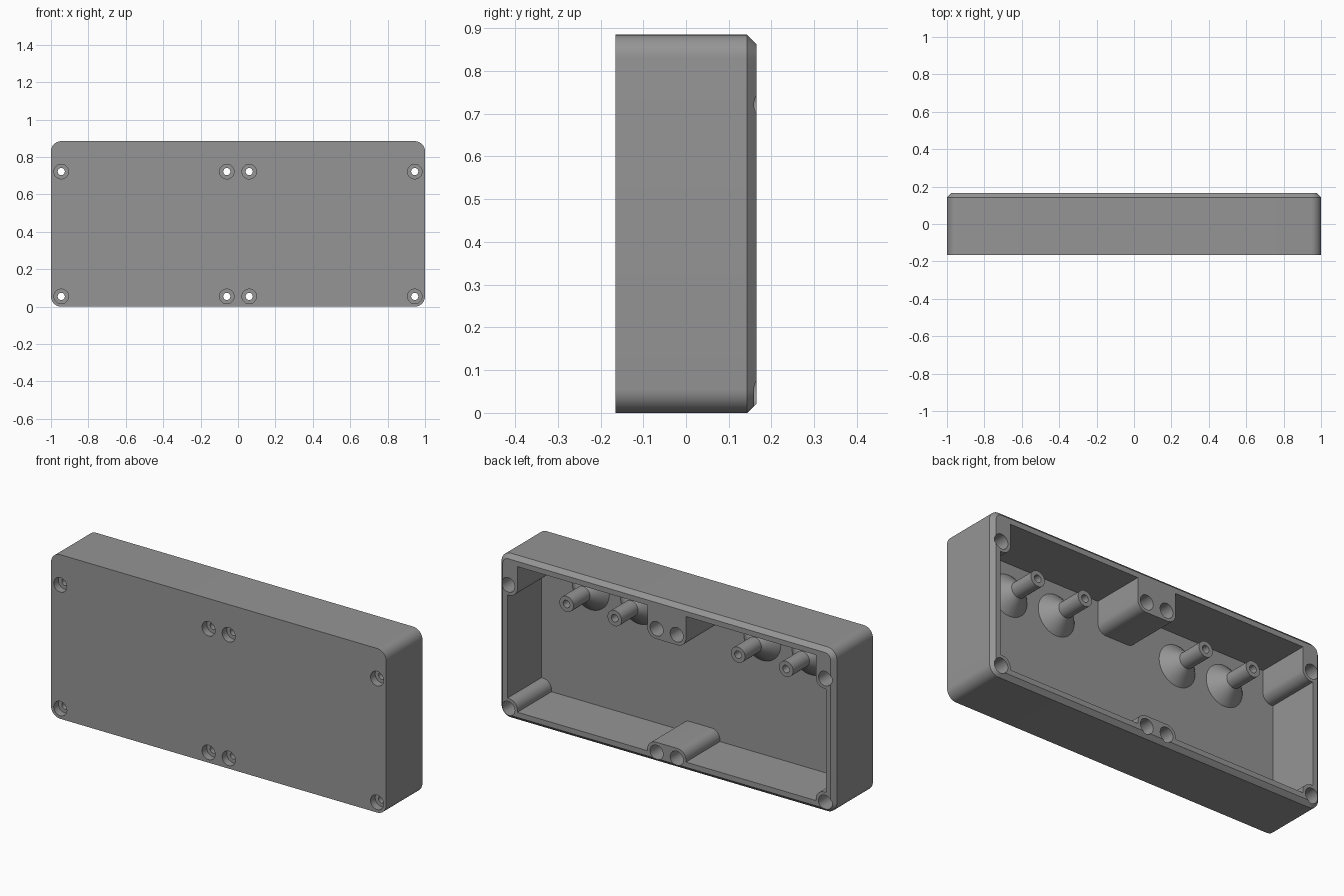
import bpy, bmesh, math

if "Cube" in bpy.data.objects:
    bpy.data.objects.remove(bpy.data.objects["Cube"])

# Main dimensions: the box lies along x, its closed face looks toward -y
HALF_W, HEIGHT = 1.0, 0.885
FRONT, BACK, FLOOR = -0.165, 0.165, -0.125
CHAMFER, WALL = 0.022, 0.05
HOLE_X, HOLE_Z = (-0.945, -0.06, 0.06, 0.945), (0.055, 0.722)
POST_X, POST_Z = (-0.655, -0.368, 0.368, 0.655), 0.665

grey = bpy.data.materials.new("grey plastic")
grey.diffuse_color = (0.3, 0.3, 0.3, 1)
grey.use_nodes = True
grey.node_tree.nodes["Principled BSDF"].inputs["Base Color"].default_value = grey.diffuse_color


def outline(x0, x1, z0, z1, r, n=10):
    """Rounded rectangle in the xz plane, without doubled points."""
    pts = []
    corners = [(x1 - r, z1 - r), (x0 + r, z1 - r), (x0 + r, z0 + r), (x1 - r, z0 + r)]
    for q, (cx, cz) in enumerate(corners):
        for i in range(n + 1 if r > 0 else 1):
            a = math.pi / 2 * (q + i / n)
            p = (cx + r * math.cos(a), cz + r * math.sin(a))
            if not pts or math.dist(p, pts[-1]) > 1e-5:
                pts.append(p)
    if math.dist(pts[0], pts[-1]) < 1e-5:
        pts.pop()
    return pts


def loft(name, *sections):
    """Closed solid through sections of (y, outline points)."""
    bm = bmesh.new()
    rings = [[bm.verts.new((x, y, z)) for x, z in pts] for y, pts in sections]
    n = len(rings[0])
    for a, b in zip(rings, rings[1:]):
        for i in range(n):
            bm.faces.new((a[i], a[(i + 1) % n], b[(i + 1) % n], b[i]))
    bm.faces.new(rings[0])
    bm.faces.new(rings[-1])
    bmesh.ops.recalc_face_normals(bm, faces=bm.faces)
    mesh = bpy.data.meshes.new(name)
    bm.to_mesh(mesh)
    bm.free()
    obj = bpy.data.objects.new(name, mesh)
    bpy.context.collection.objects.link(obj)
    mesh.materials.append(grey)
    return obj


def disc(x, z, r):
    return outline(x - r, x + r, z - r, z + r, r)


def rod(name, x, z, r, y0, y1):
    return loft(name, (y0, disc(x, z, r)), (y1, disc(x, z, r)))


def cut(target, tool):
    """Subtract the tool from the target and discard the tool."""
    bpy.context.view_layer.objects.active = target
    mod = target.modifiers.new("cut", 'BOOLEAN')
    mod.operation, mod.solver, mod.object = 'DIFFERENCE', 'EXACT', tool
    bpy.ops.object.modifier_apply(modifier=mod.name)
    bpy.data.objects.remove(tool)


# Outer shell with rounded corners and a chamfered back rim
full = outline(-HALF_W, HALF_W, 0, HEIGHT, 0.055)
inset = outline(-HALF_W + CHAMFER, HALF_W - CHAMFER, CHAMFER, HEIGHT - CHAMFER, 0.055 - CHAMFER)
enclosure = loft("enclosure", (FRONT, full), (BACK - CHAMFER, full), (BACK, inset))

# Cavity, with everything that stays solid taken out of it first
room = outline(-HALF_W + WALL, HALF_W - WALL, WALL, HEIGHT - WALL, 0)
cavity = loft("cavity", (FLOOR, room), (0.25, room))

# Screw bosses joined to the walls: corner ones and double centre ones
for x0, x1 in ((-1.2, -0.89), (-0.115, 0.115), (0.89, 1.2)):
    for z0, z1 in ((-0.2, 0.11), (0.667, 1.1)):
        shape = outline(x0, x1, z0, z1, 0.05)
        cut(cavity, loft("boss", (-0.3, shape), (0.4, shape)))

# Standoff posts with flared feet
for x in POST_X:
    foot, tip = disc(x, POST_Z, 0.11), disc(x, POST_Z, 0.042)
    cut(cavity, loft("post", (FLOOR - 0.05, foot), (FLOOR, foot),
                     (FLOOR + 0.068, tip), (0.083, tip)))
cut(enclosure, cavity)

# Blind holes in the posts
for x in POST_X:
    cut(enclosure, rod("post_hole", x, POST_Z, 0.02, -0.07, 0.2))

# Stepped screw holes: front counterbore, through hole, wide back socket
for x in HOLE_X:
    for z in HOLE_Z:
        wide, thin = disc(x, z, 0.039), disc(x, z, 0.019)
        cut(enclosure, loft("screw_hole", (-0.3, wide), (FRONT + 0.04, wide),
                            (FRONT + 0.04, thin), (0.05, thin),
                            (0.05, wide), (0.3, wide)))

# Smooth the rounded surfaces, keep the edges crisp
bpy.ops.object.select_all(action='DESELECT')
enclosure.select_set(True)
bpy.context.view_layer.objects.active = enclosure
bpy.ops.object.shade_smooth_by_angle(angle=math.radians(30))
